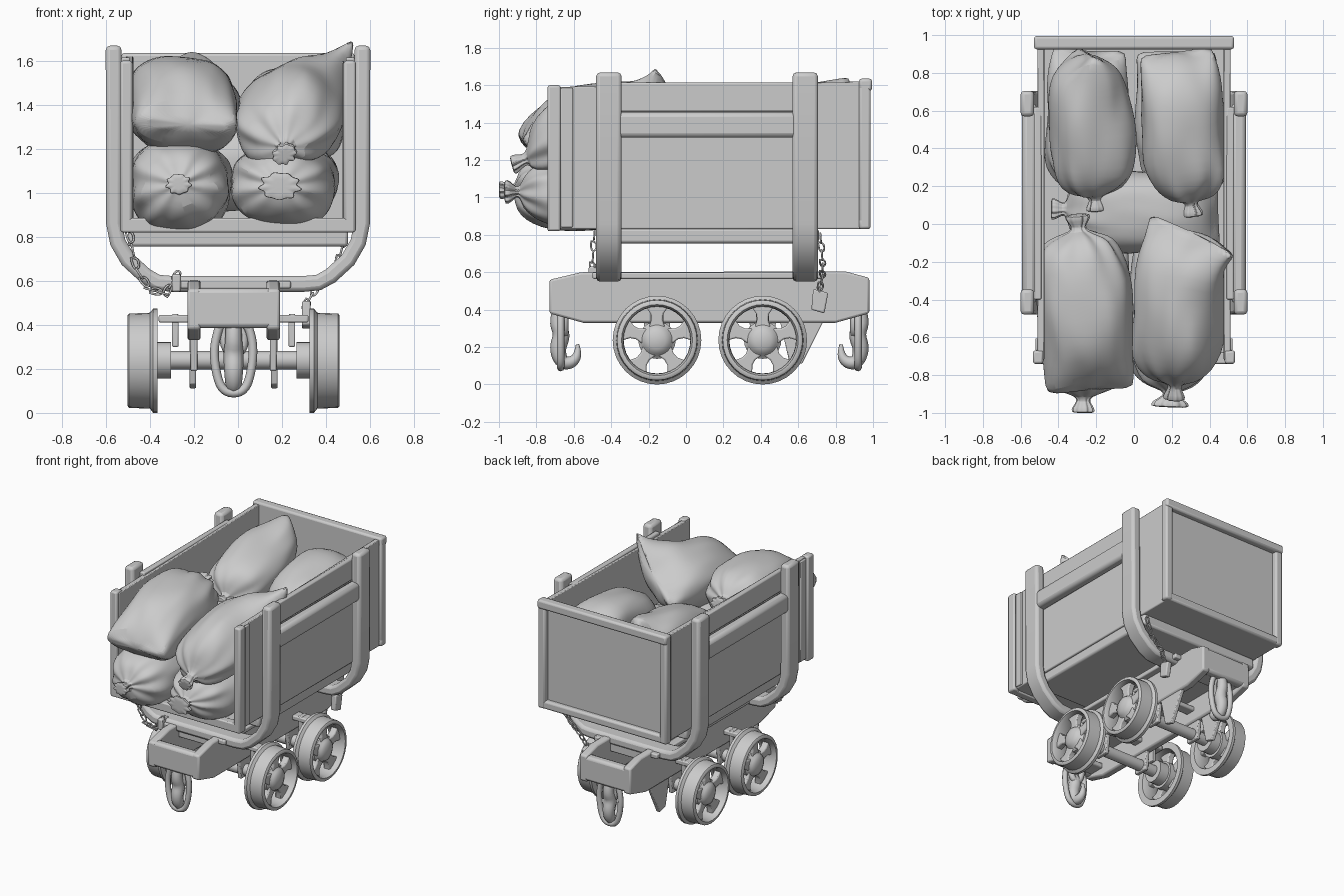
import bpy, bmesh, math
from mathutils import Vector, noise

if "Cube" in bpy.data.objects:
    bpy.data.objects.remove(bpy.data.objects["Cube"])

CX = -0.02  # chassis and wheels sit slightly off centre


def finish(name, bm, bevel=0.0, subsurf=0):
    bmesh.ops.recalc_face_normals(bm, faces=bm.faces)
    me = bpy.data.meshes.new(name)
    bm.to_mesh(me)
    bm.free()
    ob = bpy.data.objects.new(name, me)
    bpy.context.collection.objects.link(ob)
    if bevel:
        m = ob.modifiers.new("bevel", 'BEVEL')
        m.width, m.segments = bevel, 2
    if subsurf:
        m = ob.modifiers.new("subsurf", 'SUBSURF')
        m.levels = m.render_levels = subsurf
    return ob


def prism(name, pts, axis, a, b, bevel=0.0):
    """Extrude a 2D outline from a to b along an axis (x: pts are y,z; y: pts are x,z)."""
    bm = bmesh.new()
    place = (lambda p, q: (q, p[0], p[1])) if axis == 'x' else (lambda p, q: (p[0], q, p[1]))
    lo = [bm.verts.new(place(p, a)) for p in pts]
    hi = [bm.verts.new(place(p, b)) for p in pts]
    bm.faces.new(lo)
    bm.faces.new(hi)
    for i in range(len(pts)):
        j = (i + 1) % len(pts)
        bm.faces.new((lo[i], lo[j], hi[j], hi[i]))
    return finish(name, bm, bevel)


def box(name, x, y, z, bevel=0.008):
    return prism(name, [(y[0], z[0]), (y[1], z[0]), (y[1], z[1]), (y[0], z[1])], 'x', x[0], x[1], bevel)


def lathe(name, prof, y, z, closed=True, n=32):
    """Turn (x, radius) points about an x-parallel line through y, z."""
    bm = bmesh.new()
    rings = [[bm.verts.new((px, y + r * math.cos(2 * math.pi * k / n), z + r * math.sin(2 * math.pi * k / n)))
              for k in range(n)] for px, r in prof]
    for i in range(len(rings) if closed else len(rings) - 1):
        r0, r1 = rings[i], rings[(i + 1) % len(rings)]
        for k in range(n):
            bm.faces.new((r0[k], r0[(k + 1) % n], r1[(k + 1) % n], r1[k]))
    if not closed:
        bm.faces.new(rings[0])
        bm.faces.new(rings[-1])
    return finish(name, bm)


def tube(name, pts, r, cyclic=False):
    cu = bpy.data.curves.new(name, 'CURVE')
    cu.dimensions, cu.bevel_depth, cu.bevel_resolution, cu.use_fill_caps = '3D', r, 2, True
    sp = cu.splines.new('NURBS')
    sp.points.add(len(pts) - 1)
    for p, c in zip(sp.points, pts):
        p.co = (*c[:3], 1)
        p.radius = c[3] if len(c) > 3 else 1
    sp.order_u, sp.use_endpoint_u, sp.use_cyclic_u, sp.resolution_u = 3, True, cyclic, 5
    ob = bpy.data.objects.new(name, cu)
    bpy.context.collection.objects.link(ob)


# ---- cargo box: floor, sides, back wall with raised frame, corner posts
box("box_floor", (-0.51, 0.51), (-0.72, 0.96), (0.83, 0.88))
box("under_floor", (-0.50, 0.50), (-0.47, 0.71), (0.755, 0.835), 0.015)
box("front_sill", (-0.53, 0.53), (-0.74, -0.68), (0.82, 0.885))
box("back_panel", (-0.49, 0.49), (0.925, 0.95), (0.85, 1.61))
box("back_top_rail", (-0.53, 0.53), (0.925, 0.995), (1.57, 1.635), 0.014)
box("back_bottom_rail", (-0.53, 0.53), (0.925, 0.985), (0.83, 0.89), 0.014)
for s in (-1, 1):
    box("back_corner_post", (s * 0.47, s * 0.53), (0.925, 0.987), (0.83, 1.63), 0.014)
    prism("side_wall", [(-0.72, 0.84), (0.95, 0.84), (0.95, 1.62), (-0.72, 1.59)], 'x', s * 0.475, s * 0.51, 0.005)
    box("front_corner_post", (s * 0.48, s * 0.535), (-0.74, -0.67), (0.82, 1.60), 0.012)
    box("front_corner_board", (s * 0.49, s * 0.522), (-0.67, -0.605), (0.84, 1.585), 0.006)
    box("top_side_board", (s * 0.49, s * 0.53), (-0.40, 0.62), (1.46, 1.615))
    box("side_rail", (s * 0.515, s * 0.592), (-0.42, 0.64), (1.32, 1.455), 0.025)

# ---- two curved frames carrying the box
half = [(0.565, 1.668), (0.563, 0.86), (0.546, 0.775), (0.50, 0.695), (0.42, 0.622), (0.365, 0.592), (0.30, 0.586)]
path = [Vector(p) for p in half] + [Vector((-x, z)) for x, z in reversed(half)]
left, right = [], []
for i, p in enumerate(path):
    t = (path[min(i + 1, len(path) - 1)] - path[max(i - 1, 0)]).normalized()
    nrm = Vector((-t.y, t.x)) * 0.036
    left.append(p + nrm)
    right.append(p - nrm)
for y0 in (-0.48, 0.57):
    prism("curved_frame", left + right[::-1], 'y', y0, y0 + 0.135, 0.02)

# ---- chassis: side beams, hollow ends, deck
beam = [(-0.73, 0.38), (-0.73, 0.56), (-0.56, 0.60), (0.85, 0.605), (0.98, 0.57), (0.98, 0.38), (0.80, 0.33), (-0.55, 0.33)]
for s in (-1, 1):
    prism("chassis_beam", beam, 'x', CX + s * 0.15, CX + s * 0.21, 0.012)
    box("chassis_flange", (CX + s * 0.15, CX + s * 0.26), (-0.50, 0.74), (0.565, 0.60))
    # brake plates behind the rear wheels
    prism("brake_plate", [(0.50, 0.35), (0.74, 0.35), (0.62, 0.11), (0.55, 0.13)], 'x', CX + s * 0.17, CX + s * 0.20, 0.006)
for y0, y1 in ((-0.73, -0.66), (0.91, 0.98)):
    box("end_beam", (CX - 0.21, CX + 0.21), (y0, y1), (0.385, 0.565), 0.02)
box("chassis_deck", (CX - 0.17, CX + 0.17), (-0.45, 0.70), (0.50, 0.585))
for y0 in (-0.64, 0.84):
    box("pocket_floor", (CX - 0.17, CX + 0.17), (y0 - 0.04, y0 + 0.09), (0.39, 0.43))

# ---- wheels, axles and bearings
for y in (-0.155, 0.41):
    lathe("axle", [(CX - 0.40, 0.042), (CX + 0.40, 0.042)], y, 0.24, False, 16)
    box("axle_cross_bar", (CX - 0.34, CX + 0.34), (y - 0.04, y + 0.04), (0.41, 0.445))
    for s in (-1, 1):
        X = lambda v: CX + s * v
        lathe("wheel_rim", [(X(.345), .237), (X(.365), .237), (X(.38), .218), (X(.475), .214), (X(.482), .205),
                            (X(.482), .19), (X(.46), .18), (X(.38), .178), (X(.345), .19)], y, 0.237)
        lathe("wheel_hub", [(X(.36), .10), (X(.43), .10), (X(.44), .084), (X(.462), .072), (X(.475), .045),
                            (X(.481), .015)], y, 0.237, False, 24)
        lathe("axle_collar", [(X(.285), .083), (X(.37), .083)], y, 0.24, False, 20)
        prism("axle_hanger", [(y - .08, .42), (y + .08, .42), (y + .055, .19), (y - .055, .19)],
              'x', X(.165), X(.195), 0.006)
        box("spring_block", (X(.25), X(.28)), (y - 0.035, y + 0.035), (0.30, 0.45), 0.006)
        for k in range(5):
            a = math.radians(90 + 72 * k)
            u, v = Vector((math.cos(a), math.sin(a))), Vector((-math.sin(a), math.cos(a)))
            c = Vector((y, 0.237))
            sp = [(.06, -.045), (.11, -.03), (.14, -.034), (.188, -.066), (.188, .066), (.14, .034), (.11, .03), (.06, .045)]
            prism("wheel_spoke", [c + u * p + v * q for p, q in sp], 'x', X(.395), X(.445), 0.008)

# ---- coupling hook and shackle at each end
for y, s in ((-0.67, 1), (0.92, -1)):
    tube("coupling_shackle", [(CX + x, y, z) for x, z in
         ((-.05, .43), (-.09, .33), (-.085, .20), (-.05, .09), (.05, .09), (.085, .20), (.09, .33), (.05, .43))], 0.02, True)
    tube("coupling_hook", [(CX, y + s * a, z, r) for a, z, r in
         ((0, .42, 1), (-.03, .34, 1), (.01, .27, 1.3), (-.02, .19, 1.2), (.005, .115, 1),
          (.06, .115, .9), (.095, .16, .6), (.09, .215, .25))], 0.036)
    tube("hook_eye", [(CX + x, y + s * .02, z) for x, z in ((-.05, .40), (.05, .40), (.045, .27), (-.045, .27))], 0.022, True)


# ---- chains
def chain(pts, n):
    pts = [Vector(p) for p in pts]
    for k in range(n):
        f = k / (n - 1) * (len(pts) - 1)
        i = min(int(f), len(pts) - 2)
        p, d = pts[i].lerp(pts[i + 1], f - i), (pts[i + 1] - pts[i]).normalized()
        e = Vector((0, 1, 0)) if k % 2 else d.cross(Vector((0, 1, 0))).normalized()
        tube("chain_link", [p + d * a * .026 + e * b * .015 for a, b in ((-1, -1), (1, -1), (1, 1), (-1, 1))], 0.005, True)


chain([(-.49, -.49, .80), (-.46, -.50, .65), (-.40, -.50, .56), (-.33, -.50, .54), (-.28, -.49, .62)], 11)
chain([(.48, .72, .78), (.45, .73, .66), (.36, .73, .58), (.31, .71, .49)], 9)
prism("lock_plate", [(0.67, 0.40), (0.74, 0.38), (0.76, 0.49), (0.68, 0.51)], 'x', 0.29, 0.33, 0.008)
box("chain_bracket", (-0.30, -0.26), (-0.52, -0.44), (0.55, 0.63))

# ---- sacks: gathered neck at a, sewn flat edge at b  (t, width, height)
RINGS = [(0, .10, .10), (0, .27, .24), (.035, .23, .20), (.07, .13, .13), (.095, .17, .17), (.115, .48, .48), (.16, .74, .74),
         (.24, .92, .91), (.36, 1, 1), (.5, 1, 1), (.64, 1.01, 1), (.77, 1, .95), (.87, .97, .80), (.95, .92, .52), (1, .90, .12)]


def sack(name, a, b, hw, hh, bow=0.0, roll=0.0, ear=(0, 0, 0), seed=1, flare=1.0):
    a, b = Vector(a), Vector(b)
    d = (b - a).normalized()
    r0 = d.cross(Vector((0, 0, 1))).normalized()
    u0 = r0.cross(d)
    c, s = math.cos(math.radians(roll)), math.sin(math.radians(roll))
    rt, up = r0 * c + u0 * s, u0 * c - r0 * s
    bm, n, rings = bmesh.new(), 48, []
    for t, w, h in RINGS:
        mid = a.lerp(b, t) + Vector((0, 0, bow * math.sin(math.pi * t)))
        pleat = 0.18 * max(0, 1 - t / 0.35)
        ring = []
        for k in range(n):
            th = 2 * math.pi * k / n
            ct, st = math.cos(th), math.sin(th)
            e = 0.85 if t > 0.2 else 1.0
            f = 1 + pleat * math.cos(9 * th + seed) * (0.6 + 0.4 * math.sin(2 * th + seed))
            if t < 0.06:
                f *= flare
            p = mid + rt * (math.copysign(abs(ct) ** e, ct) * w * hw * f) + up * (math.copysign(abs(st) ** e, st) * h * hh * f)
            if t > 0.1:
                q = p * 4 + Vector((seed * 7.3, 0, 0))
                fold = 1 - abs(noise.noise(p * 7 + Vector((0, seed * 3.1, 0))))
                p += (p - mid) * (0.15 * noise.noise(q) + 0.10 * (fold - 0.85)) + d * 0.03 * noise.noise(q * 2)
            p += Vector(ear) * max(0, ct) ** 3 * max(0, (t - 0.6) / 0.4) ** 2
            p += d * 0.035 * abs(ct) ** 3 * max(0, (t - 0.8) / 0.2)
            ring.append(bm.verts.new(p))
        rings.append(ring)
    for r1, r2 in zip(rings, rings[1:]):
        for k in range(n):
            bm.faces.new((r1[k], r1[(k + 1) % n], r2[(k + 1) % n], r2[k]))
    bm.faces.new(rings[0])
    bm.faces.new(rings[-1])
    finish(name, bm, subsurf=1)


sack("sack_lower_front_left", (-.27, -1.0, 1.04), (-.25, -.10, 1.05), .225, .215, -.02, 0, seed=1)
sack("sack_lower_front_right", (.19, -.97, 1.03), (.23, -.08, 1.05), .23, .18, -.01, 0, seed=2, flare=1.6)
sack("sack_upper_front_left", (-.30, .05, 1.46), (-.22, -.87, 1.31), .25, .21, .02, 4, seed=3)
sack("sack_upper_front_right", (.21, -.93, 1.17), (.26, -.02, 1.42), .235, .205, .06, 30, (.11, -.14, .19), seed=4)
sack("sack_upper_rear_left", (-.20, .07, 1.28), (-.25, .89, 1.42), .21, .22, .02, 75, (0, 0, .03), seed=5)
sack("sack_upper_rear_right", (.31, .04, 1.26), (.22, .90, 1.38), .225, .20, .03, -6, seed=6)
sack("sack_lower_middle", (-.44, .08, 1.10), (.43, .06, 1.10), .21, .21, .02, 0, seed=7)
sack("sack_lower_rear_left", (-.24, .10, 1.05), (-.24, .90, 1.07), .225, .17, seed=8)
sack("sack_lower_rear_right", (.24, .10, 1.05), (.24, .90, 1.07), .225, .17, seed=9)

# ---- smooth shading with sharp edges kept
for ob in bpy.context.scene.objects:
    ob.select_set(ob.type == 'MESH')
    if ob.type == 'MESH':
        bpy.context.view_layer.objects.active = ob
bpy.ops.object.shade_smooth_by_angle(angle=math.radians(40))
